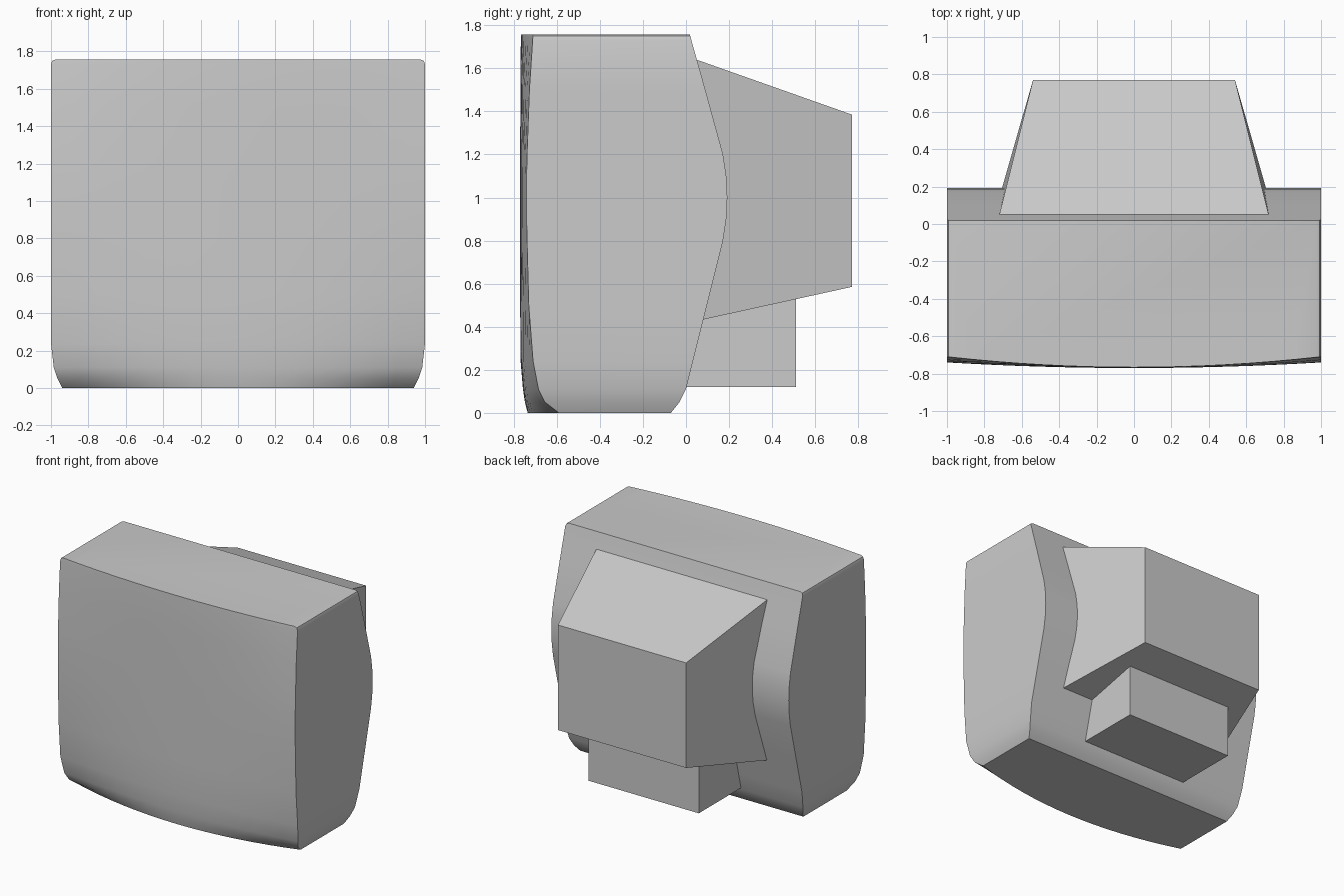
import bpy, bmesh, math

cube = bpy.data.objects.get("Cube")
if cube:
    bpy.data.objects.remove(cube, do_unlink=True)

grey = bpy.data.materials.new("light_grey")
grey.use_nodes = True
grey.diffuse_color = (0.6, 0.6, 0.6, 1)
grey.node_tree.nodes["Principled BSDF"].inputs["Base Color"].default_value = grey.diffuse_color


def loft(name, rings):
    """Skin equal-length rings of points and cap both ends."""
    bm = bmesh.new()
    rows = [[bm.verts.new(p) for p in ring] for ring in rings]
    n = len(rows[0])
    for a, b in zip(rows, rows[1:]):
        for i in range(n):
            j = (i + 1) % n
            bm.faces.new((a[i], a[j], b[j], b[i]))
    bm.faces.new(rows[0])
    bm.faces.new(rows[-1])
    bmesh.ops.recalc_face_normals(bm, faces=bm.faces)
    mesh = bpy.data.meshes.new(name)
    bm.to_mesh(mesh)
    bm.free()
    mesh.materials.append(grey)
    obj = bpy.data.objects.new(name, mesh)
    bpy.context.collection.objects.link(obj)
    return obj


# Screen body: height, half width, front at centre, front at sides, back
sections = [
    (0.00, 0.94, -0.735, -0.59, -0.07),
    (0.05, 0.965, -0.748, -0.655, -0.03),
    (0.11, 0.985, -0.757, -0.685, 0.00),
    (0.24, 1.00, -0.768, -0.71, 0.032),
    (0.50, 1.00, -0.77, -0.73, 0.097),
    (0.80, 1.00, -0.77, -0.738, 0.172),
    (0.90, 1.00, -0.77, -0.74, 0.187),
    (1.00, 1.00, -0.77, -0.74, 0.192),
    (1.10, 1.00, -0.77, -0.74, 0.187),
    (1.20, 1.00, -0.77, -0.738, 0.172),
    (1.50, 1.00, -0.769, -0.727, 0.09),
    (1.73, 1.00, -0.767, -0.712, 0.025),
    (1.75, 0.993, -0.766, -0.711, 0.02),
    (1.757, 0.975, -0.766, -0.712, 0.018),
]
COLS = 16
rings = []
for z, w, centre, side, back in sections:
    ts = [2 * i / COLS - 1 for i in range(COLS + 1)]
    ring = [(w * t, centre + (side - centre) * t * t, z) for t in ts]
    rings.append(ring + [(w, back, z), (-w, back, z)])
body = loft("screen_body", rings)
bpy.ops.object.select_all(action='DESELECT')
body.select_set(True)
bpy.context.view_layer.objects.active = body
bpy.ops.object.shade_smooth_by_angle(angle=math.radians(25))


def block(name, ends):
    """Box lofted along y: each end is y, bottom half width, top half width, bottom, top."""
    return loft(name, [[(-b, y, lo), (b, y, lo), (t, y, hi), (-t, y, hi)]
                       for y, b, t, lo, hi in ends])


# Tapered rear housing and the connector box below it
block("rear_housing", [(-0.05, 0.775, 0.745, 0.405, 1.675),
                       (0.77, 0.54, 0.54, 0.585, 1.385)])
block("lower_rear_box", [(-0.05, 0.465, 0.465, 0.12, 0.7),
                         (0.51, 0.465, 0.465, 0.12, 0.7)])
